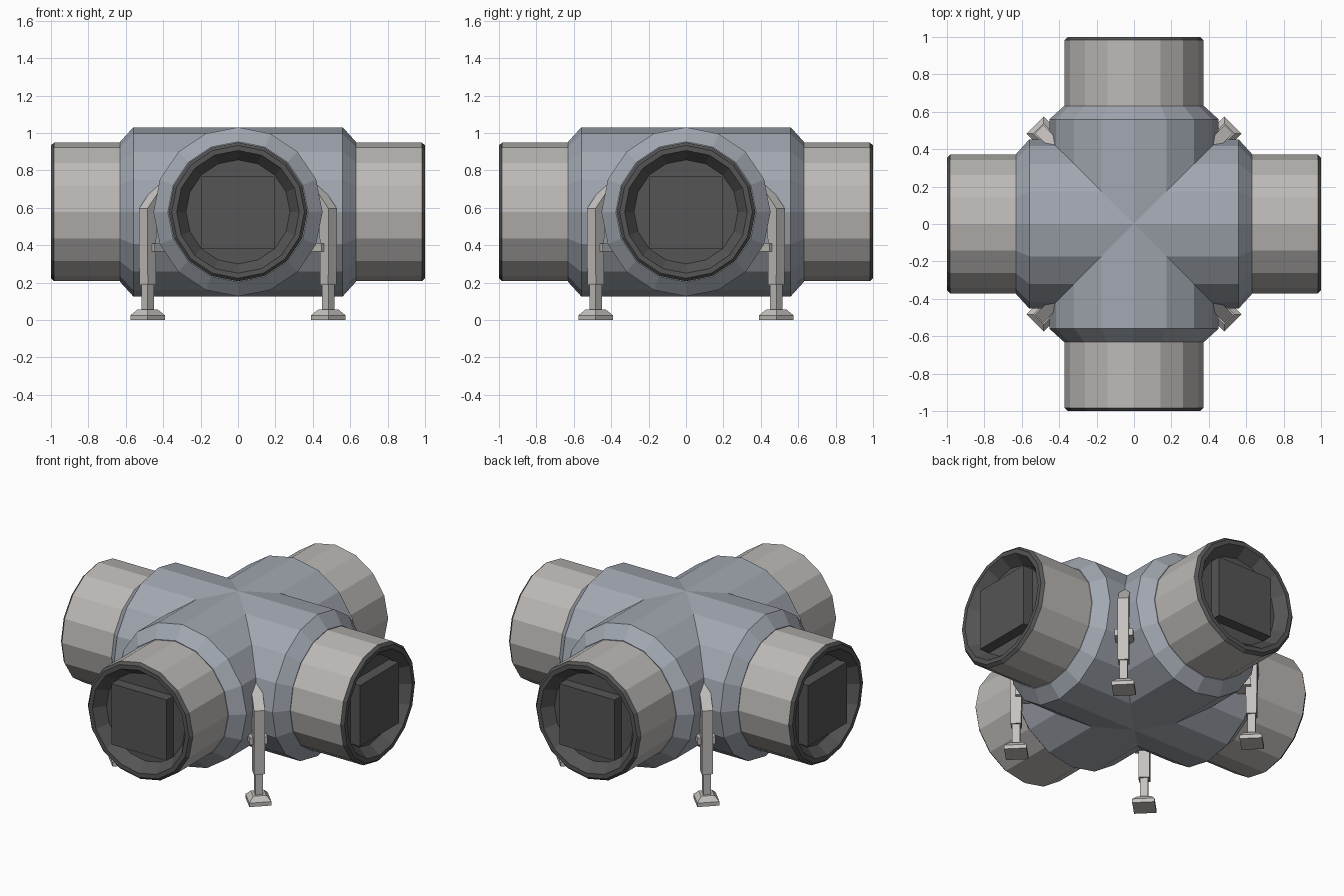
import bpy, bmesh
from math import sin, cos, pi
from mathutils import Matrix, Vector

if "Cube" in bpy.data.objects:
    bpy.data.objects.remove(bpy.data.objects["Cube"])

CZ, N = 0.578, 16          # tube axis height, sides per tube


def material(name, rgb):
    m = bpy.data.materials.new(name)
    m.diffuse_color = (*rgb, 1)
    m.use_nodes = True
    m.node_tree.nodes["Principled BSDF"].inputs["Base Color"].default_value = m.diffuse_color
    return m


HULL = material("blue_grey", (0.36, 0.39, 0.44))
TUBE = material("warm_grey", (0.50, 0.48, 0.46))
DARK = material("dark_grey", (0.09, 0.09, 0.09))
LEG = material("light_grey", (0.55, 0.53, 0.51))


def finish(bm, name, mat):
    bmesh.ops.remove_doubles(bm, verts=bm.verts, dist=1e-4)
    bmesh.ops.recalc_face_normals(bm, faces=bm.faces)
    me = bpy.data.meshes.new(name)
    bm.to_mesh(me)
    bm.free()
    me.materials.append(mat)
    ob = bpy.data.objects.new(name, me)
    bpy.context.collection.objects.link(ob)
    return ob


def ring(r, d, turn, mitre=False):
    """16-gon around a tube axis at distance d; mitre cuts it at 45 degrees."""
    rot = Matrix.Rotation(turn * pi / 2, 3, 'Z')
    pts = []
    for i in range(N):
        s, h = r * sin(2 * pi * i / N), r * cos(2 * pi * i / N)
        pts.append(rot @ Vector((s, -(abs(s) if mitre else d), CZ + h)))
    return pts


def loft(bm, rings, cap_last=False):
    rows = [[bm.verts.new(p) for p in pts] for pts in rings]
    n = len(rows[0])
    for a, b in zip(rows, rows[1:]):
        for i in range(n):
            bm.faces.new((a[i], a[(i + 1) % n], b[(i + 1) % n], b[i]))
    if cap_last:
        bm.faces.new(rows[-1])


def box(bm, lo, hi, taper=1.0):
    """Box between two corners, top scaled about its centre by taper."""
    cx, cy = (lo[0] + hi[0]) / 2, (lo[1] + hi[1]) / 2
    rows = []
    for z, k in ((lo[2], 1), (hi[2], taper)):
        rows.append([bm.verts.new((cx + k * (x - cx), cy + k * (y - cy), z)) for x, y in
                     ((lo[0], lo[1]), (hi[0], lo[1]), (hi[0], hi[1]), (lo[0], hi[1]))])
    a, b = rows
    bm.faces.new(a)
    bm.faces.new(b)
    for i in range(4):
        bm.faces.new((a[i], a[(i + 1) % 4], b[(i + 1) % 4], b[i]))


# Cross-shaped hull: four arms mitred together
bm = bmesh.new()
for k in range(4):
    loft(bm, [ring(0.452, 0, k, True), ring(0.452, 0.56, k), ring(0.375, 0.63, k),
              ring(0.36, 0.63, k)])
finish(bm, "cross_hull", HULL)

for k in range(4):
    # Docking tube
    bm = bmesh.new()
    loft(bm, [ring(0.371, 0.62, k), ring(0.371, 0.983, k)])
    finish(bm, f"tube_{k}", TUBE)

    # Dark rim with recessed floor
    bm = bmesh.new()
    loft(bm, [ring(0.371, 0.983, k), ring(0.355, 1.0, k), ring(0.328, 1.0, k),
              ring(0.278, 0.93, k)], cap_last=True)
    finish(bm, f"rim_{k}", DARK)

    # Square hatch door
    bm = bmesh.new()
    box(bm, (-0.195, -0.998, 0.38), (0.195, -0.92, 0.768))
    bm.transform(Matrix.Rotation(k * pi / 2, 4, 'Z'))
    finish(bm, f"hatch_{k}", DARK)

    # Leg: modelled along +x, then turned to the diagonal
    bm = bmesh.new()
    R = 0.683
    box(bm, (R - 0.065, -0.065, 0), (R + 0.065, 0.065, 0.025))          # foot pad
    box(bm, (R - 0.065, -0.065, 0.025), (R + 0.065, 0.065, 0.055), 0.6)  # pad top
    box(bm, (R - 0.023, -0.023, 0.05), (R + 0.023, 0.023, 0.2))         # lower strut
    box(bm, (0.54, -0.053, 0.365), (R, 0.053, 0.41))                    # bracket
    # upper strut with top leaning into the hull
    side = [(R - 0.031, 0.187), (R + 0.031, 0.187), (R + 0.034, 0.595),
            (0.59, 0.73), (0.56, 0.70), (R - 0.034, 0.58)]
    rows = [[bm.verts.new((x, y, z)) for x, z in side] for y in (-0.032, 0.032)]
    for r in rows:
        bm.faces.new(r)
    for i in range(6):
        j = (i + 1) % 6
        bm.faces.new((rows[0][i], rows[0][j], rows[1][j], rows[1][i]))
    bm.transform(Matrix.Rotation(pi / 4 + k * pi / 2, 4, 'Z'))
    finish(bm, f"leg_{k}", LEG)
